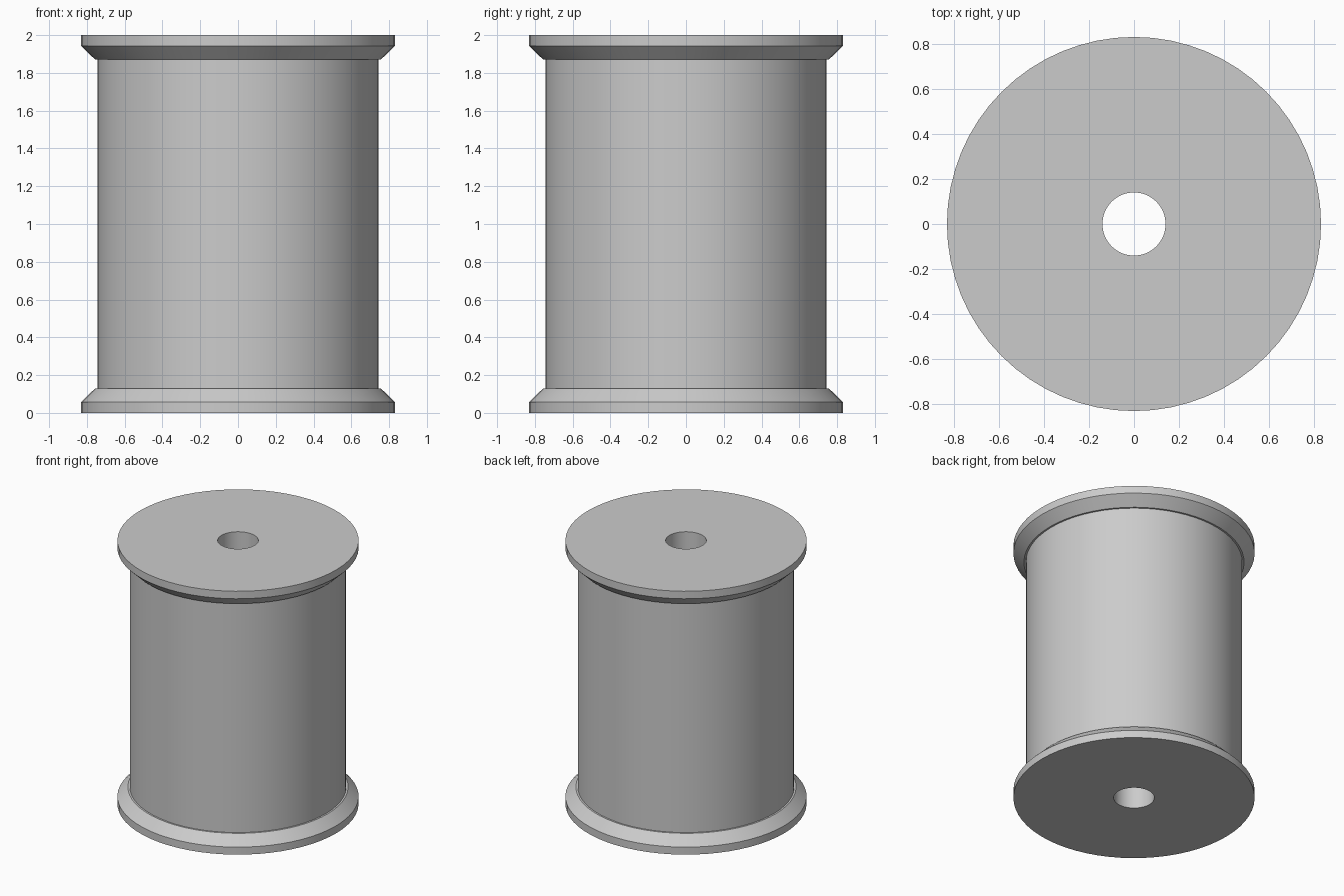
import bpy
import math

cube = bpy.data.objects.get("Cube")
if cube:
    bpy.data.objects.remove(cube, do_unlink=True)

SEGMENTS = 64
HOLE, BODY, LIP, RIM = 0.14, 0.745, 0.758, 0.83
HEIGHT, EDGE, FLANGE = 2.0, 0.057, 0.128

grey = bpy.data.materials.new("light grey")
grey.use_nodes = True
colour = (0.6, 0.6, 0.6, 1)
grey.diffuse_color = colour
grey.node_tree.nodes["Principled BSDF"].inputs["Base Color"].default_value = colour


def lathe(name, profile):
    """Revolve a closed (radius, height) profile around the z axis."""
    count = len(profile)
    verts, faces = [], []
    for i in range(SEGMENTS):
        a = math.tau * i / SEGMENTS
        verts += [(r * math.cos(a), r * math.sin(a), z) for r, z in profile]
        j = (i + 1) % SEGMENTS
        for k in range(count):
            n = (k + 1) % count
            faces.append((i * count + k, j * count + k, j * count + n, i * count + n))
    mesh = bpy.data.meshes.new(name)
    mesh.from_pydata(verts, [], faces)
    mesh.materials.append(grey)
    obj = bpy.data.objects.new(name, mesh)
    bpy.context.collection.objects.link(obj)
    bpy.ops.object.select_all(action="DESELECT")
    obj.select_set(True)
    bpy.context.view_layer.objects.active = obj
    bpy.ops.object.shade_smooth_by_angle(angle=math.radians(30))
    return obj


# Half outline of the spool, from the bottom hole edge up to the middle
lower = [(HOLE, 0), (RIM, 0), (RIM, EDGE), (LIP, FLANGE), (BODY, FLANGE)]
# Mirrored upwards for the top flange
upper = [(r, HEIGHT - z) for r, z in reversed(lower)]

# Wound body, both chamfered flanges and the through hole in one turning
lathe("thread_spool", lower + upper)
